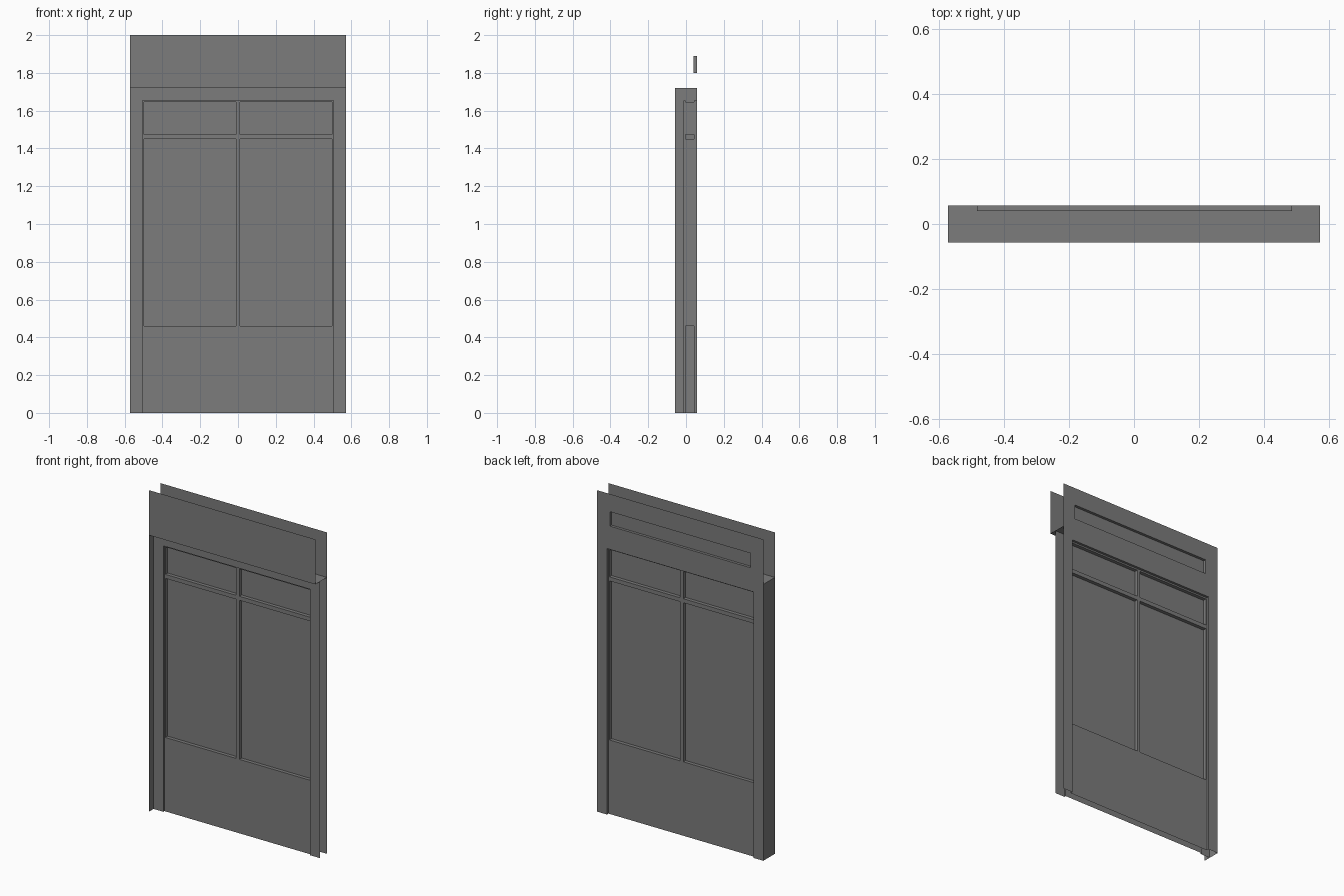
import bpy, bmesh

cube = bpy.data.objects.get("Cube")
if cube:
    bpy.data.objects.remove(cube, do_unlink=True)

grey = bpy.data.materials.new("dark_grey")
grey.use_nodes = True
grey.diffuse_color = (0.2, 0.2, 0.2, 1)
grey.node_tree.nodes["Principled BSDF"].inputs["Base Color"].default_value = (0.2, 0.2, 0.2, 1)

# Main dimensions
W, H, TOP = 0.572, 1.72, 2.0            # half width, wall height, fascia height
FRONT, BACK = -0.057, 0.057             # outer depth
PIER_F, FILL_F, GLASS, FILL_B = -0.013, -0.002, 0.02, 0.042
BAY = (-0.505, 0.505, 0, 1.655)         # opening between the piers
SIGN = (-0.483, 0.485, 1.80, 1.89)
PANES = [(x0, x1, z0, z1)
         for x0, x1 in ((-0.498, -0.011), (0.011, 0.498))
         for z0, z1 in ((0.46, 1.45), (1.475, 1.645))]


def make(name, quads):
    bm = bmesh.new()
    for quad in quads:
        bm.faces.new([bm.verts.new(p) for p in quad])
    bmesh.ops.remove_doubles(bm, verts=bm.verts, dist=0.0001)
    mesh = bpy.data.meshes.new(name)
    bm.to_mesh(mesh)
    bm.free()
    mesh.materials.append(grey)
    obj = bpy.data.objects.new(name, mesh)
    bpy.context.collection.objects.link(obj)
    return obj


def sheet(rect, y, holes=(), face_back=False):
    """Upright sheet with rectangular holes, as a grid of quads."""
    xs = sorted({v for r in (rect, *holes) for v in r[:2]})
    zs = sorted({v for r in (rect, *holes) for v in r[2:]})
    quads = []
    for a, b in zip(xs, xs[1:]):
        for c, d in zip(zs, zs[1:]):
            mx, mz = (a + b) / 2, (c + d) / 2
            if any(h[0] < mx < h[1] and h[2] < mz < h[3] for h in holes):
                continue
            quad = [(a, y, c), (b, y, c), (b, y, d), (a, y, d)]
            quads.append(quad[::-1] if face_back else quad)
    return quads


def reveal(rect, y0, y1, bottom=True):
    """Inner faces of a rectangular recess running from y0 to y1."""
    a, b, c, d = rect
    ring = [(a, c), (a, d), (b, d), (b, c)]
    pairs = list(zip(ring, ring[1:] + ring[:1]))
    if not bottom:
        pairs.pop()
    quads = [[(p[0], y0, p[1]), (p[0], y1, p[1]), (q[0], y1, q[1]), (q[0], y0, q[1])]
             for p, q in pairs]
    return quads if y1 > y0 else [q for q in quads]


# Piers, infill panel and window reveals on both faces
for side, outer, inner in (("front", PIER_F, FILL_F), ("back", BACK, FILL_B)):
    rear = side == "back"
    make(side + "_piers", sheet((-W, W, 0, H), outer, [BAY], rear)
         + reveal(BAY, outer, inner, bottom=False))
    make(side + "_window_frame", sheet(BAY, inner, PANES, rear))
    make(side + "_window_reveals", [q for p in PANES for q in reveal(p, inner, GLASS)])

make("window_panes", [q for p in PANES for q in sheet(p, GLASS)])

# End wall and ledge
make("end_wall", [[(-W, FRONT, 0), (-W, FRONT, H), (-W, BACK, H), (-W, BACK, 0)]])
make("ledge", [[(-W, FRONT, H), (W, FRONT, H), (W, BACK, H), (-W, BACK, H)]])

# Fascia sheets, the rear one with a sign recess
make("front_fascia", sheet((-W, W, H, TOP), FRONT))
make("back_fascia", sheet((-W, W, H, TOP), BACK, [SIGN], True))
make("sign_recess", reveal(SIGN, BACK, 0.04) + sheet(SIGN, 0.04, face_back=True))
